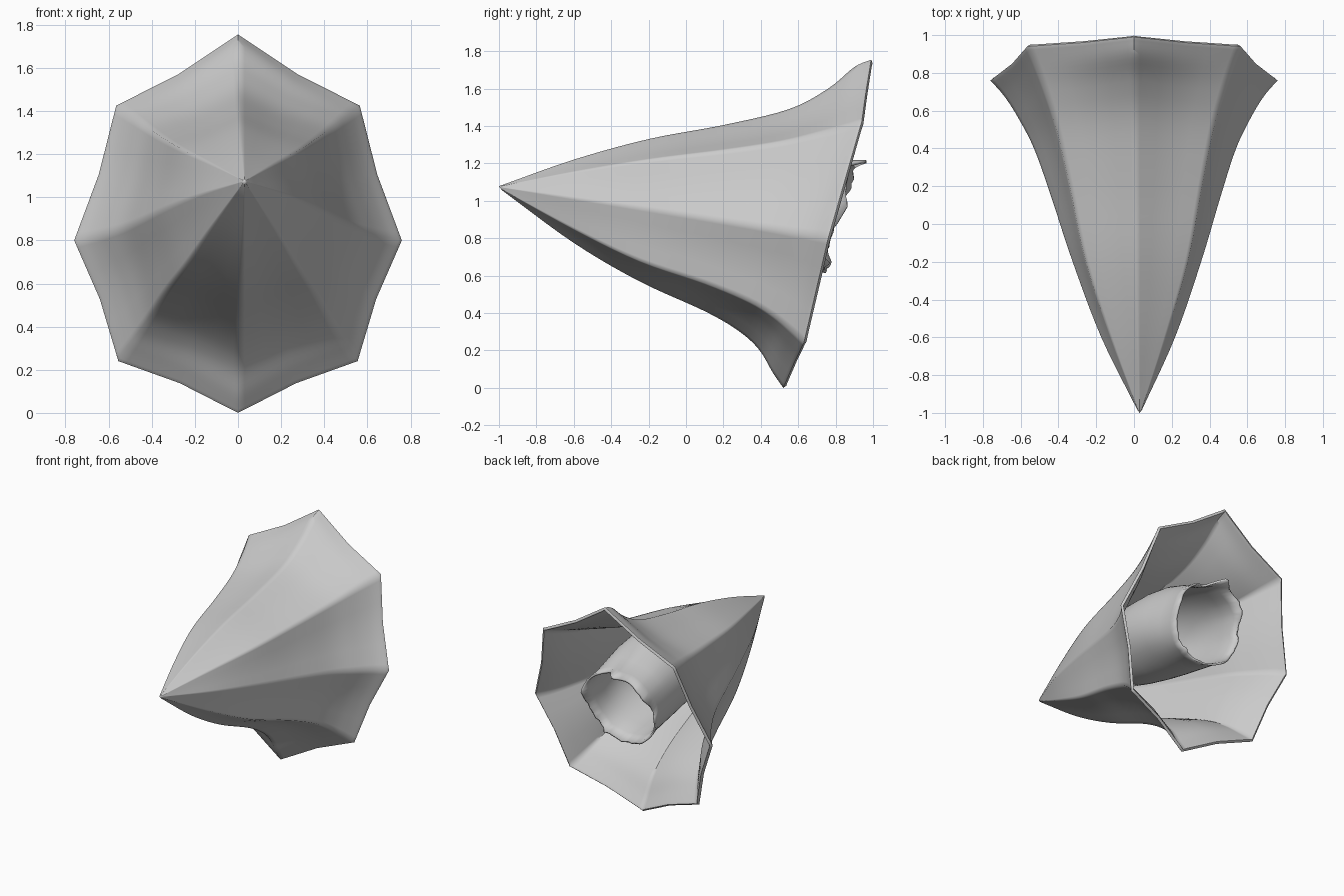
import bpy, bmesh, math, random
from mathutils import Vector

if "Cube" in bpy.data.objects:
    bpy.data.objects.remove(bpy.data.objects["Cube"])

random.seed(4)
APEX = Vector((0.0, -0.985, 1.075))

# Right-hand ribs from near the tip to the rim: top, upper, side, lower, bottom
RIBS = [
    [(0, -.6, 1.22), (0, -.2, 1.33), (0, .2, 1.405), (0, .55, 1.49), (0, .76, 1.60), (0, .90, 1.715), (0, .99, 1.755)],
    [(.145, -.6, 1.155), (.27, -.2, 1.22), (.35, .2, 1.27), (.415, .5, 1.315), (.475, .70, 1.36), (.525, .84, 1.395), (.565, .94, 1.425)],
    [(.195, -.6, 1.015), (.34, -.2, .955), (.45, .15, .90), (.535, .40, .86), (.62, .57, .832), (.69, .68, .815), (.76, .76, .80)],
    [(.155, -.6, .85), (.265, -.25, .68), (.35, .1, .56), (.41, .34, .46), (.46, .47, .38), (.51, .56, .305), (.555, .63, .24)],
    [(0, -.6, .775), (0, -.25, .57), (0, .1, .41), (0, .28, .305), (0, .39, .205), (0, .465, .08), (0, .52, 0)],
]


def smooth_path(pts, steps=5):
    """Catmull-Rom curve through the points."""
    p = [2 * pts[0] - pts[1]] + pts + [2 * pts[-1] - pts[-2]]
    out = []
    for i in range(1, len(p) - 2):
        a, b, c, d = p[i - 1:i + 3]
        for k in range(steps):
            t = k / steps
            out.append(0.5 * (2 * b + (c - a) * t + (2 * a - 5 * b + 4 * c - d) * t * t
                              + (3 * b - a - 3 * c + d) * t ** 3))
    return out + [pts[-1]]


def loft(name, rings, tip=None, thickness=0.02, rounded=False):
    """Skin closed rings into a thin smooth shell, optionally closed by a tip point."""
    bm = bmesh.new()
    rows = [[bm.verts.new(p) for p in r] for r in rings]
    n = len(rows[0])
    for a, b in zip(rows, rows[1:]):
        for i in range(n):
            j = (i + 1) % n
            bm.faces.new((a[i], a[j], b[j], b[i]))
    if tip is not None:
        t = bm.verts.new(tip)
        for i in range(n):
            bm.faces.new((t, rows[0][(i + 1) % n], rows[0][i]))
    bmesh.ops.recalc_face_normals(bm, faces=bm.faces)
    # make normals point away from the axis so the wall grows inward
    f = max(bm.faces, key=lambda f: f.calc_center_median().x)
    if f.normal.x < 0:
        bmesh.ops.reverse_faces(bm, faces=bm.faces)
    me = bpy.data.meshes.new(name)
    bm.to_mesh(me)
    bm.free()
    ob = bpy.data.objects.new(name, me)
    bpy.context.collection.objects.link(ob)
    bpy.ops.object.select_all(action='DESELECT')
    ob.select_set(True)
    bpy.context.view_layer.objects.active = ob
    bpy.ops.object.shade_smooth()
    m = ob.modifiers.new("wall", 'SOLIDIFY')
    m.thickness = thickness
    m.offset = -1
    if rounded:  # soften rim edge
        b = ob.modifiers.new("soft_edges", 'BEVEL')
        b.width = 0.006
        b.segments = 2
        b.limit_method = 'ANGLE'
        b.angle_limit = math.radians(60)
    return ob


# Eight-ribbed pointed canopy with panels sagging between the ribs
paths = []
for rib in RIBS:
    pts = [Vector(p) for p in rib]
    start = APEX + (pts[0] - APEX) * 0.06
    start.y = APEX.y
    paths.append(smooth_path([start] + pts))
paths += [[Vector((-p.x, p.y, p.z)) for p in paths[i]] for i in (3, 2, 1)]

STOPS = (0, .06, .28, .5, .72, .94)   # extra loops beside each rib keep the crease crisp
rings, count = [], len(paths[0])
for r in range(count):
    t = r / (count - 1)
    corners = [p[r] for p in paths]
    centre = sum(corners, Vector()) / 8
    lean = Vector((0.03 * (1 - t) ** 2, 0, 0))
    ring = []
    for i in range(8):
        a, b = corners[i], corners[(i + 1) % 8]
        for u in STOPS:
            sag = (0.025 * t + 0.015 * math.sin(math.pi * t)) * (1 - abs(2 * u - 1))
            ring.append(a.lerp(b, u).lerp(centre, sag) + lean)
    rings.append(ring)
loft("canopy", rings, tip=Vector((0.03, -1.0, 1.078)), rounded=True)

# Inner tube with a ragged open end, square to the tilted rim and rising as it goes in
SEG = 64
TILT = 0.27
ragged = []
for i in range(SEG):
    a = 2 * math.pi * i / SEG
    spike = 0.07 * max(0, 1 - abs(a - 1.7) / 0.3) + 0.05 * max(0, 1 - abs(a - 5.3) / 0.3)
    ragged.append(spike + 0.025 * math.sin(3 * a + 1) + 0.012 * math.sin(8 * a) + random.uniform(-.008, .008))
profile = [(-.05, .24, 1.06), (.12, .285, 1.06), (.3, .30, 1.035), (.48, .30, 1.0),
           (.63, .29, .96), (.74, .285, .93), (.81, .295, .91)]
tube = []
for k, (y, rad, z) in enumerate(profile):
    w = (k / (len(profile) - 1)) ** 4
    ring = []
    for i in range(SEG):
        a = 2 * math.pi * i / SEG
        rr = rad * (1 + 0.015 * math.sin(4 * a + k)) + 0.2 * w * ragged[i]
        ring.append(Vector((rr * math.cos(a), y + TILT * rr * math.sin(a) + w * ragged[i],
                            z + rr * math.sin(a))))
    tube.append(ring)
loft("inner_tube", tube, thickness=0.015)
